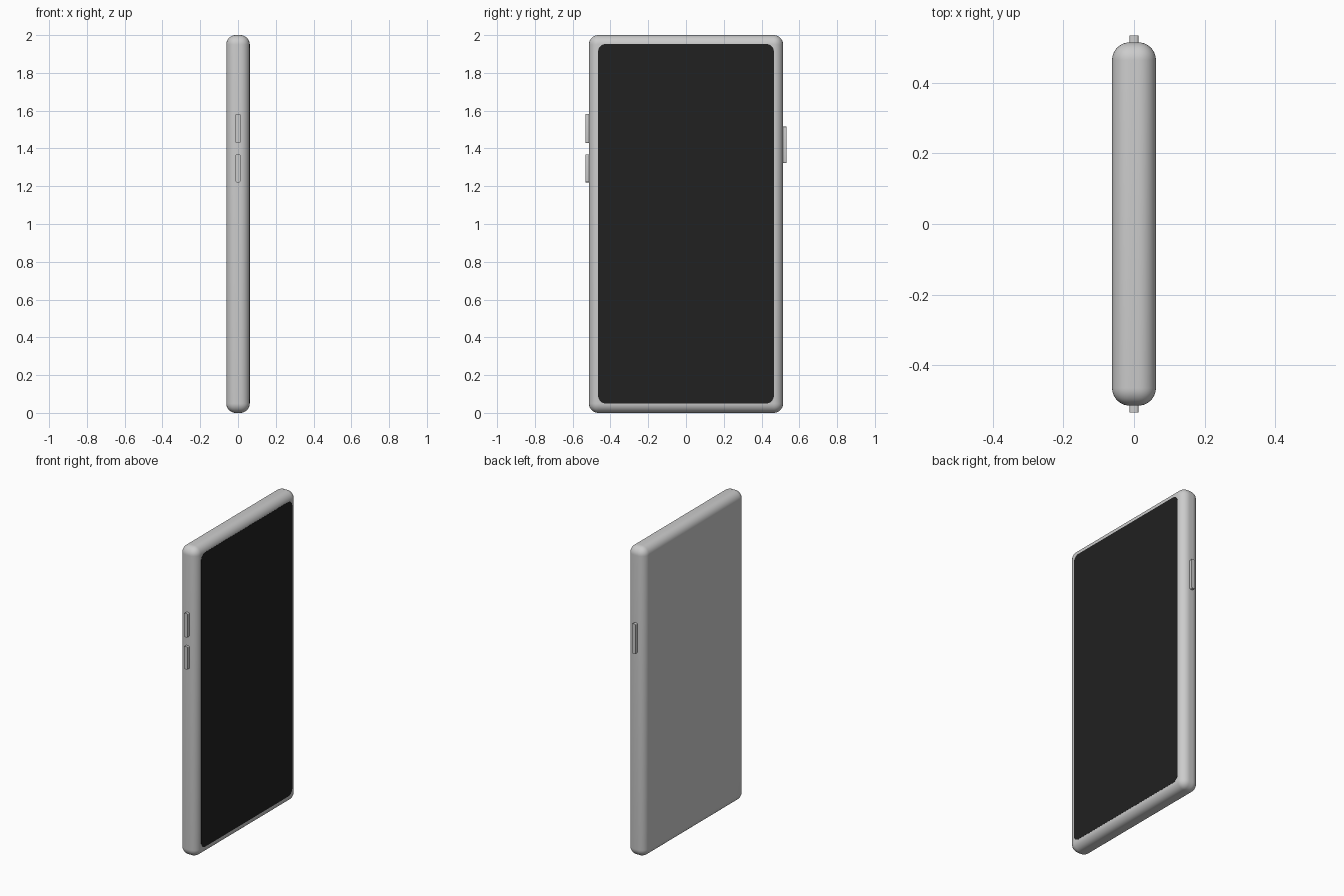
import bpy, bmesh

if "Cube" in bpy.data.objects:
    bpy.data.objects.remove(bpy.data.objects["Cube"])

HX, HY, H = 0.062, 0.514, 2.0      # body half thickness, half width, height


def box(name, lo, hi, radius, segments, axis=None):
    """Bevelled box; with axis set, only edges parallel to that axis are rounded."""
    bm = bmesh.new()
    bmesh.ops.create_cube(bm, size=1)
    for v in bm.verts:
        v.co = [lo[i] if v.co[i] < 0 else hi[i] for i in range(3)]
    edges = [e for e in bm.edges if axis is None
             or abs(e.verts[0].co[axis] - e.verts[1].co[axis]) > 1e-6]
    bmesh.ops.bevel(bm, geom=edges, offset=radius, segments=segments,
                    profile=0.5, affect='EDGES')
    mesh = bpy.data.meshes.new(name)
    bm.to_mesh(mesh)
    bm.free()
    ob = bpy.data.objects.new(name, mesh)
    bpy.context.collection.objects.link(ob)
    bpy.ops.object.select_all(action='DESELECT')
    ob.select_set(True)
    bpy.context.view_layer.objects.active = ob
    bpy.ops.object.shade_smooth_by_angle(angle=0.6)
    return ob


# Rounded slab body
box("body", (-HX, -HY, 0), (HX, HY, H), 0.05, 10)

# Dark display panel on the +x face
screen = box("screen", (HX - 0.006, -0.465, 0.05), (HX + 0.0008, 0.465, 1.953), 0.04, 10, axis=0)
black = bpy.data.materials.new("screen_black")
black.diffuse_color = (0.015, 0.015, 0.015, 1)
black.use_nodes = True
black.node_tree.nodes["Principled BSDF"].inputs["Base Color"].default_value = black.diffuse_color
screen.data.materials.append(black)

# Side buttons: two on the front edge, one on the rear edge
for name, side, z0, z1 in (("volume_up_button", -1, 1.428, 1.583),
                           ("volume_down_button", -1, 1.221, 1.368),
                           ("power_button", 1, 1.322, 1.515)):
    ys = sorted((side * (HY - 0.015), side * 0.533))
    box(name, (-0.0125, ys[0], z0), (0.0125, ys[1], z1), 0.006, 4, axis=1)
